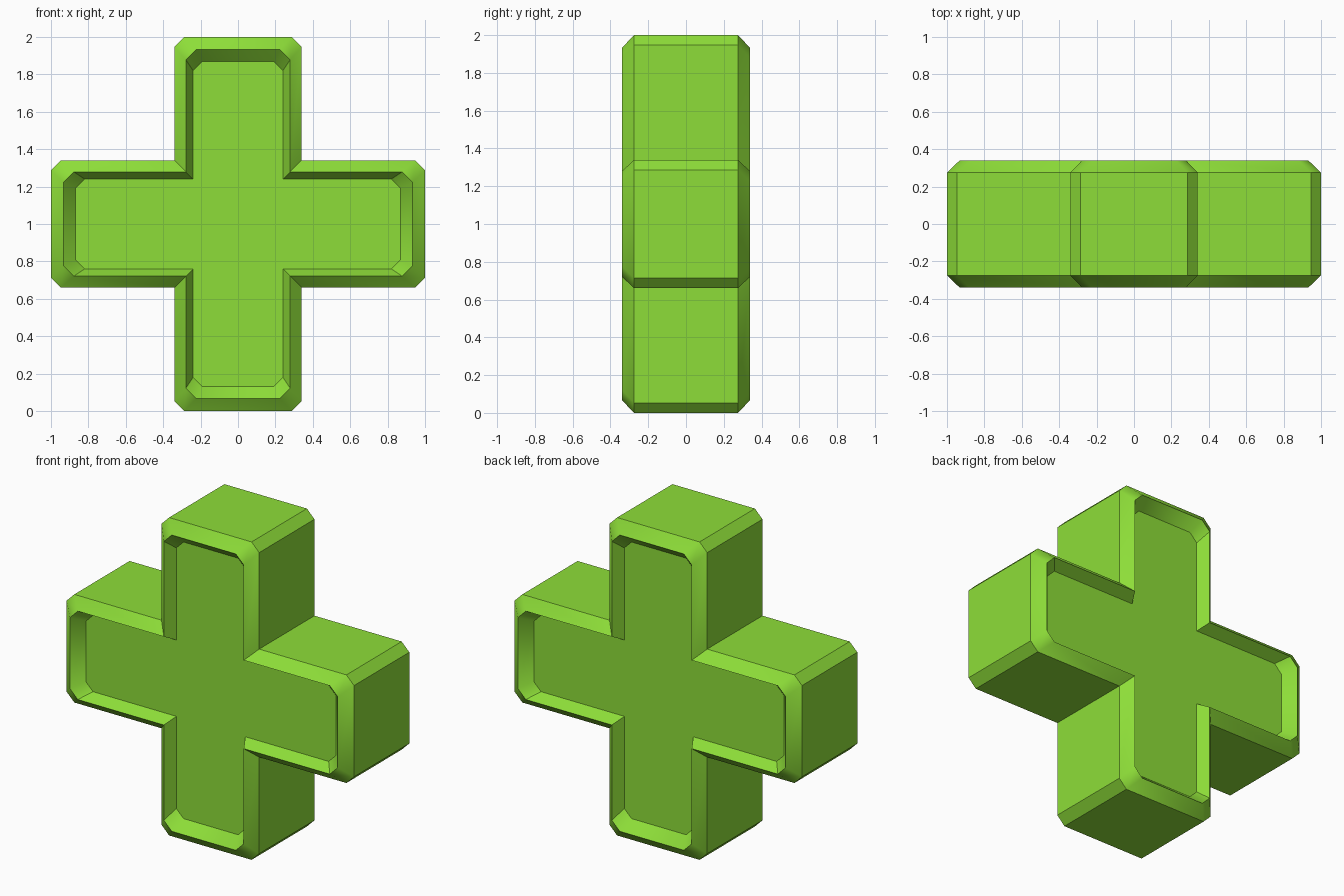
import bpy, bmesh
from math import radians

if "Cube" in bpy.data.objects:
    bpy.data.objects.remove(bpy.data.objects["Cube"])


def cross_loop(bm, y, w, end, c):
    """Plus-shaped outline: arm half width w, arm reach end, corner cut c."""
    arm = [(w, w), (w, end - c), (w - c, end), (c - w, end), (-w, end - c)]
    verts = []
    for turn in range(4):
        for x, z in arm:
            for _ in range(turn):
                x, z = -z, x
            verts.append(bm.verts.new((x, y, z + 1)))
    return verts


# Cross-section from front recess floor, over the rim, along the wall
half = [(-0.27, 0.24, 0.87, 0.05),
        (-0.34, 0.278, 0.932, 0.055),
        (-0.275, 0.34, 1.0, 0.053)]
section = half + [(-y, w, e, c) for y, w, e, c in reversed(half)]

bm = bmesh.new()
loops = [cross_loop(bm, *s) for s in section]
for a, b in zip(loops, loops[1:]):
    n = len(a)
    for i in range(n):
        j = (i + 1) % n
        bm.faces.new((a[i], a[j], b[j], b[i]))

# Recessed front and back panels
bm.faces.new(loops[0])
bm.faces.new(loops[-1])
bmesh.ops.recalc_face_normals(bm, faces=bm.faces)

mesh = bpy.data.meshes.new("cross_body")
bm.to_mesh(mesh)
bm.free()
body = bpy.data.objects.new("cross_body", mesh)
bpy.context.collection.objects.link(body)

# Green colour
green = bpy.data.materials.new("green")
green.diffuse_color = (0.27, 0.73, 0.04, 1)
green.use_nodes = True
green.node_tree.nodes["Principled BSDF"].inputs["Base Color"].default_value = green.diffuse_color
mesh.materials.append(green)

# Soft rim corners, all other edges sharp
bpy.context.view_layer.objects.active = body
body.select_set(True)
bpy.ops.object.shade_smooth_by_angle(angle=radians(34))
